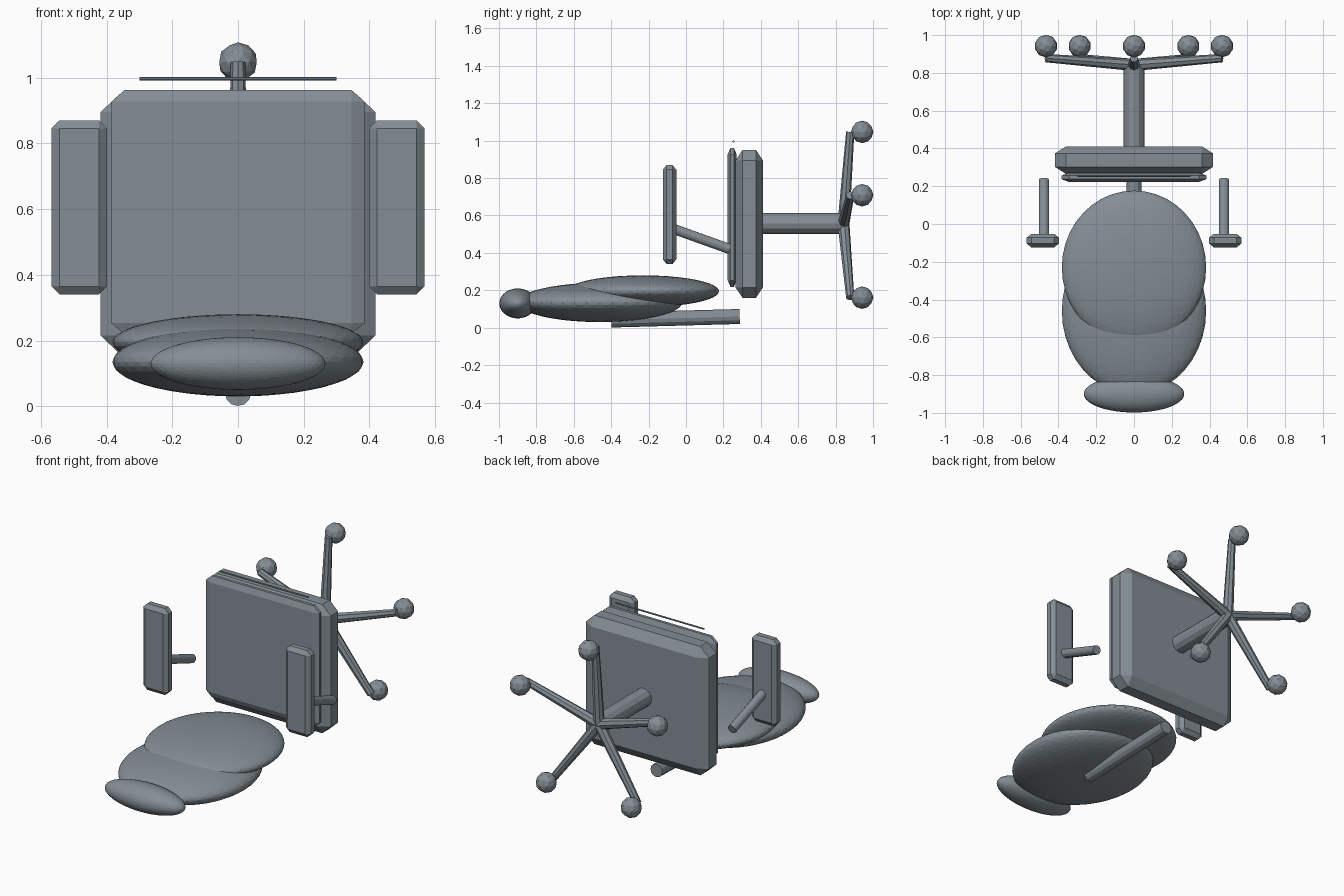
import bpy, bmesh, math
from mathutils import Vector, Matrix

if "Cube" in bpy.data.objects:
    bpy.data.objects.remove(bpy.data.objects["Cube"], do_unlink=True)

grey = bpy.data.materials.new("slate grey")
grey.use_nodes = True
COLOUR = (0.23, 0.27, 0.30, 1)
grey.diffuse_color = COLOUR
grey.node_tree.nodes["Principled BSDF"].inputs["Base Color"].default_value = COLOUR


def finish(name, bm):
    mesh = bpy.data.meshes.new(name)
    bm.to_mesh(mesh)
    bm.free()
    mesh.materials.append(grey)
    obj = bpy.data.objects.new(name, mesh)
    bpy.context.collection.objects.link(obj)
    return obj


def ellipsoid(name, centre, radii, detail):
    bm = bmesh.new()
    bmesh.ops.create_icosphere(bm, subdivisions=detail, radius=1)
    bmesh.ops.scale(bm, vec=radii, verts=bm.verts)
    bmesh.ops.translate(bm, vec=centre, verts=bm.verts)
    return finish(name, bm)


def rod(name, start, end, r1, r2, sides=12):
    start, end = Vector(start), Vector(end)
    axis = end - start
    bm = bmesh.new()
    bmesh.ops.create_cone(bm, cap_ends=True, segments=sides, radius1=r1,
                          radius2=r2, depth=axis.length)
    turn = axis.to_track_quat('Z', 'Y').to_matrix().to_4x4()
    bm.transform(Matrix.Translation((start + end) / 2) @ turn)
    return finish(name, bm)


def chamfer_box(name, centre, half, cut):
    """Box with its edges cut off by a separate amount along each axis."""
    bm = bmesh.new()
    for i in range(3):
        for sx in (-1, 1):
            for sy in (-1, 1):
                for sz in (-1, 1):
                    signs = (sx, sy, sz)
                    bm.verts.new([centre[k] + signs[k] * (half[k] - (0 if k == i else cut[k]))
                                  for k in range(3)])
    bmesh.ops.convex_hull(bm, input=bm.verts)
    bmesh.ops.dissolve_limit(bm, angle_limit=0.01, verts=bm.verts, edges=bm.edges)
    bmesh.ops.recalc_face_normals(bm, faces=bm.faces)
    return finish(name, bm)


# Upright seat, thin cushion and piping
chamfer_box("seat", (0, 0.338, 0.555), (0.418, 0.073, 0.395), (0.058, 0.037, 0.055))
chamfer_box("seat_cushion", (0, 0.247, 0.59), (0.385, 0.024, 0.372), (0.04, 0.015, 0.035))
rod("seat_piping", (-0.3, 0.254, 0.996), (0.3, 0.254, 0.996), 0.005, 0.005, 8)

# Armrests with their slanted supports
for side, s in (("left", 1), ("right", -1)):
    chamfer_box(side + "_armrest", (s * 0.483, -0.088, 0.605),
                (0.085, 0.036, 0.265), (0.025, 0.02, 0.025))
    rod(side + "_arm_support", (s * 0.477, -0.08, 0.533), (s * 0.477, 0.235, 0.42),
        0.027, 0.027)

# Column and five-spoke base with castors
HUB_Z = 0.557
rod("column", (0, 0.40, HUB_Z), (0, 0.835, HUB_Z), 0.055, 0.055)
for i in range(5):
    a = math.radians(90 + 72 * i)
    dx, dz = math.cos(a), math.sin(a)
    rod(f"base_spoke_{i + 1}", (0, 0.842, HUB_Z),
        (0.49 * dx, 0.878, HUB_Z + 0.49 * dz), 0.032, 0.022, 8)
    ellipsoid(f"castor_{i + 1}", (0.49 * dx, 0.942, HUB_Z + 0.49 * dz), (0.06,) * 3, 2)

# Reclined backrest, headrest and supporting bar
ellipsoid("backrest_upper", (0, -0.46, 0.135), (0.382, 0.44, 0.105), 4)
ellipsoid("backrest_lower", (0, -0.23, 0.195), (0.382, 0.407, 0.085), 4)
ellipsoid("headrest", (0, -0.9, 0.13), (0.266, 0.098, 0.08), 4)
rod("backrest_bar", (0, -0.4, 0.041), (0, 0.287, 0.06), 0.04, 0.04)
